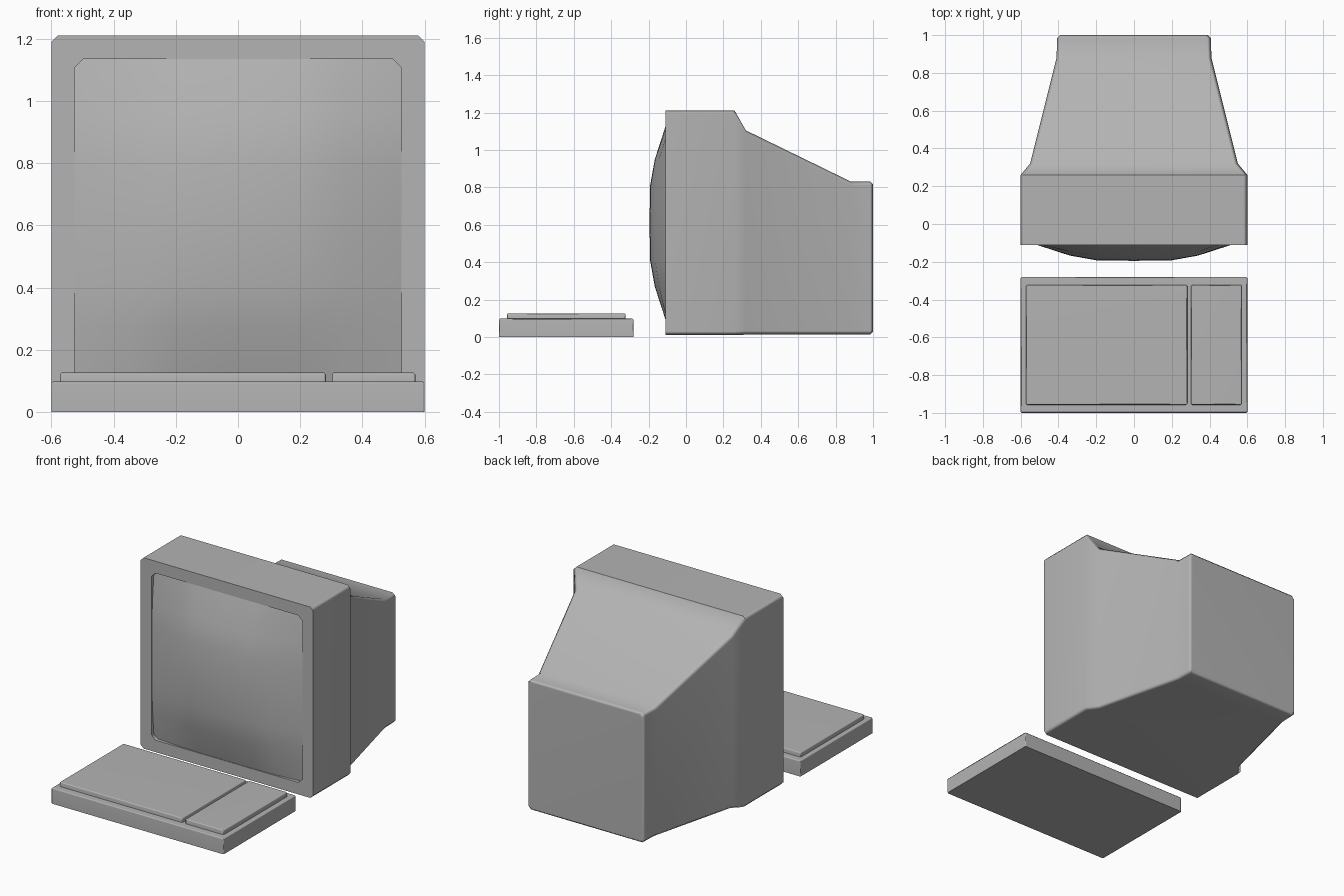
import bpy, bmesh, math

if "Cube" in bpy.data.objects:
    bpy.data.objects.remove(bpy.data.objects["Cube"])

# Plain dark grey plastic shared by every part
plastic = bpy.data.materials.new("grey_plastic")
plastic.diffuse_color = (0.455, 0.455, 0.455, 1)
plastic.use_nodes = True
plastic.node_tree.nodes["Principled BSDF"].inputs["Base Color"].default_value = plastic.diffuse_color


def finish(name, bm, angle=50):
    bmesh.ops.recalc_face_normals(bm, faces=bm.faces)
    me = bpy.data.meshes.new(name)
    bm.to_mesh(me)
    bm.free()
    me.materials.append(plastic)
    ob = bpy.data.objects.new(name, me)
    bpy.context.collection.objects.link(ob)
    bpy.ops.object.select_all(action='DESELECT')
    ob.select_set(True)
    bpy.context.view_layer.objects.active = ob
    bpy.ops.object.shade_smooth_by_angle(angle=math.radians(angle))
    return ob


def weight(ob):
    """Keep large flat faces evenly shaded next to small chamfers."""
    mod = ob.modifiers.new("even_shading", 'WEIGHTED_NORMAL')
    mod.keep_sharp = True


def ring(bm, y, half, z0, z1, c):
    """Rectangle with chamfered corners, standing at depth y."""
    pts = [(half - c, z0), (half, z0 + c), (half, z1 - c), (half - c, z1),
           (-half + c, z1), (-half, z1 - c), (-half, z0 + c), (-half + c, z0)]
    return [bm.verts.new((x, y, z)) for x, z in pts]


def slab(name, x0, x1, y0, y1, z0, z1, c):
    """Box with its upper and vertical edges softened."""
    bm = bmesh.new()
    bmesh.ops.create_cube(bm, size=1)
    for v in bm.verts:
        v.co = (x1 if v.co.x > 0 else x0, y1 if v.co.y > 0 else y0,
                z1 if v.co.z > 0 else z0)
    edges = [e for e in bm.edges if any(v.co.z > z0 + 1e-4 for v in e.verts)]
    bmesh.ops.bevel(bm, geom=edges, offset=c, segments=1, affect='EDGES')
    weight(finish(name, bm))


# Monitor housing: screen recess, bezel and tapered back, lofted front to rear
sections = [(0.02, 0.525, 0.085, 1.135, 0.028),
            (-0.11, 0.525, 0.085, 1.135, 0.028),
            (-0.11, 0.60, 0.01, 1.21, 0.02),
            (0.26, 0.60, 0.01, 1.21, 0.02),
            (0.32, 0.55, 0.013, 1.105, 0.02),
            (0.88, 0.41, 0.013, 0.832, 0.02),
            (0.985, 0.407, 0.013, 0.832, 0.02),
            (1.0, 0.392, 0.028, 0.817, 0.015)]
bm = bmesh.new()
rings = [ring(bm, *s) for s in sections]
for a, b in zip(rings, rings[1:]):
    for i in range(8):
        j = (i + 1) % 8
        bm.faces.new((a[i], a[j], b[j], b[i]))
bm.faces.new(rings[-1])
weight(finish("monitor_housing", bm))

# Bulging screen glass: the same curve across and up, easing off in the corners
curve = [(-0.525, 0.088), (-0.34, 0.028), (-0.2, 0.003), (0, 0),
         (0.2, 0.003), (0.34, 0.028), (0.525, 0.088)]
bm = bmesh.new()
grid = [[bm.verts.new((x, -0.195 + dx + dz - 8.5 * dx * dz, 0.61 + z))
         for x, dx in curve] for z, dz in curve]
for r, s in zip(grid, grid[1:]):
    for i in range(len(curve) - 1):
        bm.faces.new((r[i], r[i + 1], s[i + 1], s[i]))
screen = finish("screen", bm, 60)
if screen.data.polygons[0].normal.y > 0:
    screen.data.flip_normals()

# Keyboard base and its two key blocks
slab("keyboard_base", -0.6, 0.6, -1.0, -0.28, 0.0, 0.098, 0.006)
slab("main_keys", -0.572, 0.282, -0.957, -0.323, 0.09, 0.127, 0.006)
slab("number_keys", 0.302, 0.57, -0.957, -0.323, 0.09, 0.127, 0.006)
